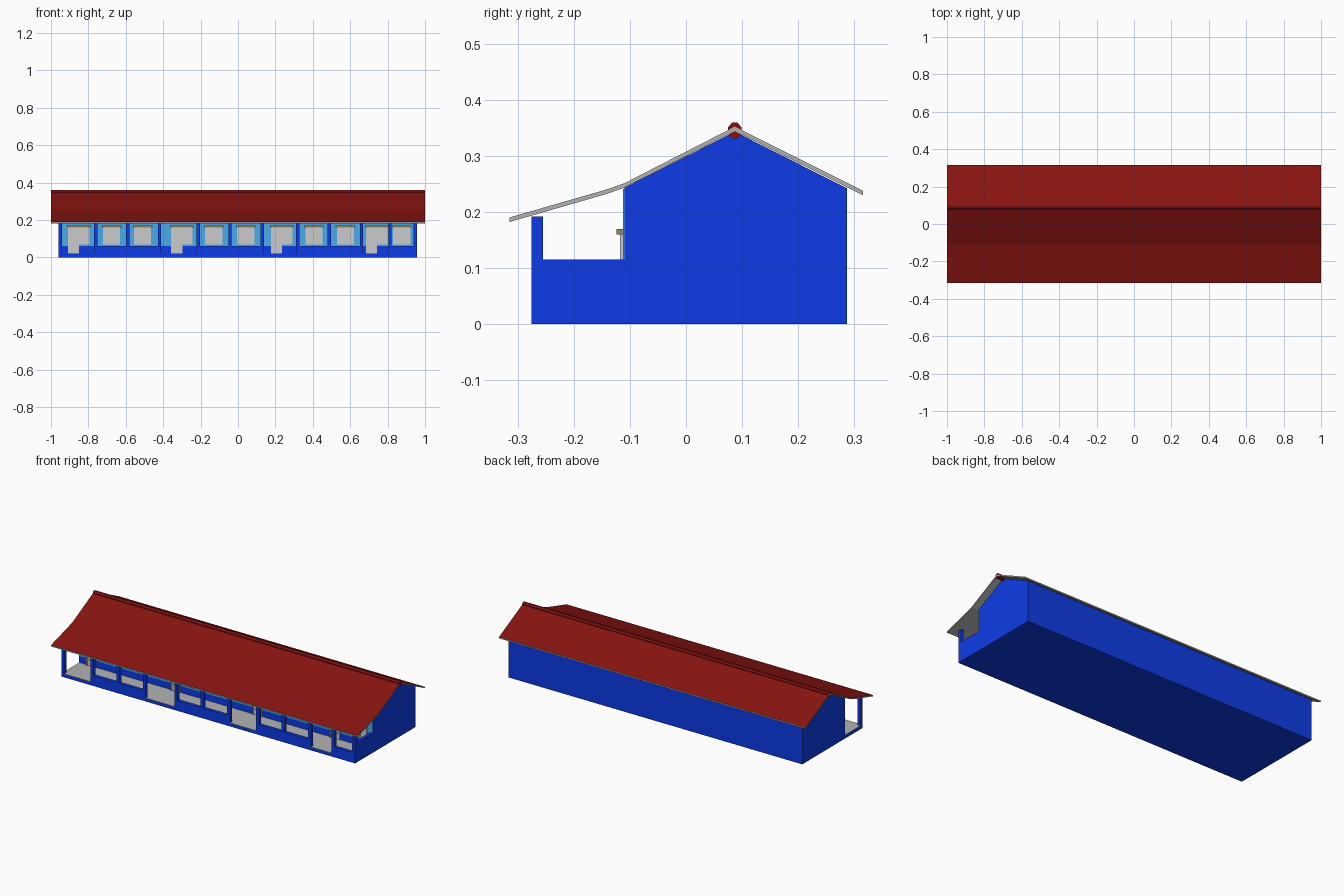
import bpy, bmesh

if "Cube" in bpy.data.objects:
    bpy.data.objects.remove(bpy.data.objects["Cube"])

def mat(name, c):
    m = bpy.data.materials.new(name)
    m.diffuse_color = (*c, 1)
    m.use_nodes = True
    m.node_tree.nodes["Principled BSDF"].inputs["Base Color"].default_value = m.diffuse_color
    return m

BLUE = mat("blue_paint", (0.004, 0.045, 0.80))
CYAN = mat("light_blue_paint", (0.07, 0.40, 0.80))
RED = mat("red_roofing", (0.24, 0.007, 0.005))
GREY = mat("plain_grey", (0.45, 0.45, 0.45))
OLIVE = mat("lintel_brown", (0.28, 0.25, 0.13))

def finish(name, bm, *mats):
    bmesh.ops.recalc_face_normals(bm, faces=bm.faces)
    me = bpy.data.meshes.new(name)
    bm.to_mesh(me)
    bm.free()
    for m in mats:
        if m:
            me.materials.append(m)
    ob = bpy.data.objects.new(name, me)
    bpy.context.collection.objects.link(ob)
    return ob

def boxes(name, spans, m=None):
    """One object from boxes given as (x0, x1, y0, y1, z0, z1)."""
    bm = bmesh.new()
    for x0, x1, y0, y1, z0, z1 in spans:
        vs = bmesh.ops.create_cube(bm, size=1)["verts"]
        for v in vs:
            v.co = ((x0 + x1) / 2 + v.co.x * (x1 - x0),
                    (y0 + y1) / 2 + v.co.y * (y1 - y0),
                    (z0 + z1) / 2 + v.co.z * (z1 - z0))
    return finish(name, bm, m)

def extrude_x(name, pts, x0, x1, *mats):
    """Prism from a (y, z) profile."""
    bm = bmesh.new()
    f = bm.faces.new([bm.verts.new((x0, y, z)) for y, z in pts])
    ext = bmesh.ops.extrude_face_region(bm, geom=[f])["geom"]
    bmesh.ops.translate(bm, vec=(x1 - x0, 0, 0),
                        verts=[g for g in ext if isinstance(g, bmesh.types.BMVert)])
    return finish(name, bm, *mats)

L, R = -0.96, 0.957          # wall ends
F, W, B = -0.275, -0.11, 0.287   # porch front, front wall, back wall

# Gabled main body
extrude_x("main_walls", [(W, 0), (B, 0), (B, 0.242), (0.087, 0.343), (W, 0.243)], L, R, BLUE)
# Light blue upper part of the front wall
boxes("front_wall_upper", [(L + 0.001, R - 0.001, W - 0.002, W + 0.004, 0.06, 0.241)], CYAN)

# Porch base and floor
boxes("porch_base", [(L, R, F, W, 0, 0.018)], BLUE)
boxes("porch_floor", [(L + 0.001, R - 0.001, F + 0.001, W, 0.017, 0.02)], GREY)

# Low parapets between the entrances, taller one closing the right end
gaps = [-0.765, -0.415, -0.218, 0.13, 0.32, 0.66, 0.813, R]
boxes("porch_parapet", [(a, b, F, F + 0.02, 0, 0.06) for a, b in zip(gaps[::2], gaps[1::2])], BLUE)
boxes("end_parapet", [(R - 0.02, R, F, W, 0, 0.115)], BLUE)

# Porch posts
posts = [L + 0.009, -0.76, -0.59, -0.42, -0.213, -0.043, 0.13, 0.32, 0.487, 0.66, 0.813, R - 0.009]
boxes("porch_posts", [(x - 0.009, x + 0.009, F, F + 0.02, 0, 0.192) for x in posts], BLUE)

# Roof slab with a kink over the porch, red on top
top = [(-0.315, 0.190), (-0.145, 0.239), (-0.11, 0.251), (0.087, 0.352), (0.315, 0.238)]
under = [(y, z - 0.008) for y, z in reversed(top)]
roof = extrude_x("roof", top + under, -1, 1, GREY, RED)
for p in roof.data.polygons:
    if p.normal.z > 0.5:
        p.material_index = 1
# Ridge cap
extrude_x("ridge_cap", [(0.087 + a * 0.012, 0.345 + b * 0.0143) for a, b in
          [(1, .4), (.4, 1), (-.4, 1), (-1, .4), (-1, -.4), (-.4, -1), (.4, -1), (1, -.4)]],
          -1, 1, RED)

# Windows and doors on the front wall
frames, panes, doors, lintels = [], [], [], []
t, z0, z1 = 0.006, 0.07, 0.16

def window(a, b, bars):
    panes.append((a, b, W - 0.004, W, z0, z1))
    for k in range(bars + 1):
        x = a + (b - a - t) * k / bars
        frames.append((x, x + t, W - 0.008, W, z0, z1))
    for z in (z0, 0.128, z1 - t):
        frames.append((a, b, W - 0.008, W, z, z + t))

for a in (-0.722, -0.556, -0.176, -0.005, 0.36, 0.528, 0.829):
    window(a, a + 0.092, 2)
    lintels.append((a - 0.006, a + 0.098, W - 0.014, W, z1, 0.17))
for a in (-0.909, -0.358, 0.176, 0.684):
    c = a + 0.06
    window(c, c + 0.056, 1)
    doors.append((a, c, W - 0.004, W, 0.02, z1))
    for x in (a, c - t):
        frames.append((x, x + t, W - 0.008, W, 0.02, z1))
    for z in (0.05, 0.09, 0.128, z1 - t):
        frames.append((a, c, W - 0.008, W, z, z + t))
    lintels.append((a - 0.006, c + 0.062, W - 0.014, W, z1, 0.17))
boxes("window_panes", panes)
boxes("door_panels", doors)
boxes("door_and_window_frames", frames)
boxes("lintels", lintels, OLIVE)
